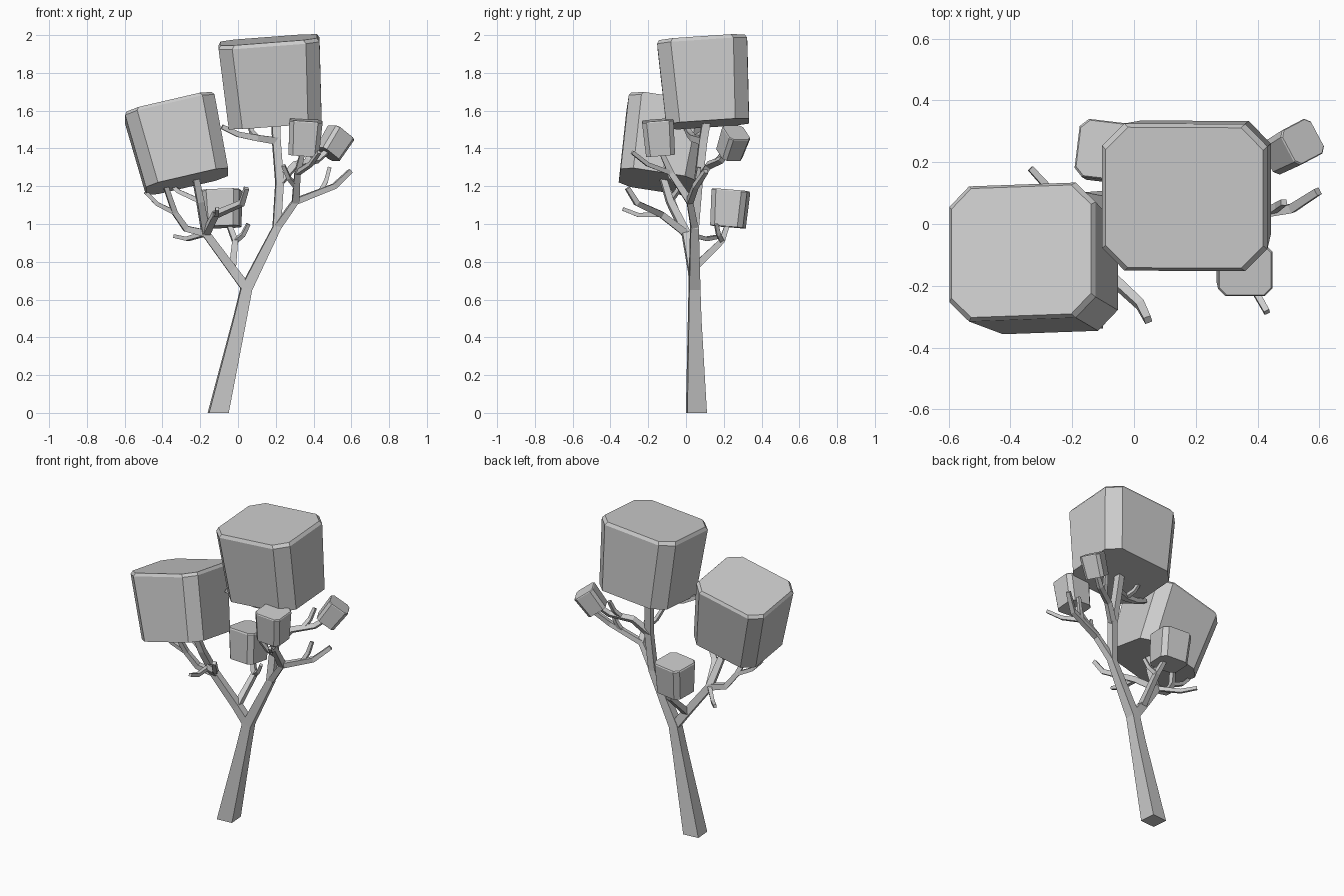
import bpy, bmesh, math
from mathutils import Vector

if "Cube" in bpy.data.objects:
    bpy.data.objects.remove(bpy.data.objects["Cube"])


def finish(name, rings):
    """Join equal-sized rings of points into a closed, capped solid."""
    bm = bmesh.new()
    rows = [[bm.verts.new(p) for p in r] for r in rings]
    n = len(rows[0])
    for a, b in zip(rows, rows[1:]):
        for i in range(n):
            j = (i + 1) % n
            bm.faces.new((a[i], a[j], b[j], b[i]))
    bm.faces.new(rows[0])
    bm.faces.new(rows[-1])
    bmesh.ops.recalc_face_normals(bm, faces=bm.faces)
    me = bpy.data.meshes.new(name)
    bm.to_mesh(me)
    bm.free()
    bpy.context.collection.objects.link(bpy.data.objects.new(name, me))


def foliage(name, top, bottom, half, depth=0.95, turn=0):
    """Tapered leaf block with cut corners and a small bevel round the top."""
    top, bottom = Vector(top), Vector(bottom)
    w = (top - bottom).normalized()
    u = Vector((math.cos(math.radians(turn)), math.sin(math.radians(turn)), 0))
    u = (u - w * u.dot(w)).normalized()
    v = w.cross(u)
    cut = half * 0.27
    b = cut * 0.17

    def ring(c, hx):
        hy = hx * depth
        corners = [(hx, hy - cut), (hx - cut, hy), (cut - hx, hy), (-hx, hy - cut)]
        corners += [(-x, -y) for x, y in corners]
        return [c + u * x + v * y for x, y in corners]

    finish(name, [ring(bottom, half * 0.92), ring(top - w * b * 1.6, half), ring(top, half - b)])


def limb(name, pts, radius):
    """Square-section limb; radius(t, z) gives the half width. Returns its points."""
    P = [Vector(p) for p in pts]
    dirs = [(b - a).normalized() for a, b in zip(P, P[1:])]
    u = Vector((1, 0.08, 0)) if abs(dirs[0].x) < 0.8 else Vector((0.08, 1, 0))
    rings = []
    for i, p in enumerate(P):
        t = (dirs[max(i - 1, 0)] + dirs[min(i, len(dirs) - 1)]).normalized()
        if p.z == 0:
            t = Vector((0, 0, 1))
        u = (u - t * u.dot(t)).normalized()
        v = t.cross(u)
        r = radius(i / (len(P) - 1), p.z)
        rings.append([p + (u * a + v * b) * r for a, b in ((1, 1), (-1, 1), (-1, -1), (1, -1))])
    finish(name, rings)
    return P


def branch(name, *pts):
    return limb(name, pts, lambda t, z: 0.019 - 0.007 * t)


def twig(name, start, tip):
    """Thin twig with a slightly sagging elbow."""
    tip = Vector(tip)
    elbow = start.lerp(tip, 0.6) - Vector((0, 0, 0.02))
    limb(name, (start, elbow, tip), lambda t, z: 0.0125 - 0.003 * t)


# Leaf blocks
foliage("foliage_top", (.163, .085, 1.975), (.197, .115, 1.53), .268, .89)
foliage("foliage_left", (-.365, -.088, 1.625), (-.27, -.15, 1.225), .243, .91)
foliage("foliage_back", (-.085, .238, 1.18), (-.08, .222, .985), .1, turn=-7)
foliage("foliage_front", (.36, -.15, 1.55), (.348, -.135, 1.365), .088)
foliage("foliage_right", (.547, .267, 1.485), (.475, .228, 1.37), .067, turn=28)

# Trunk running into the right limb
trunk = limb("trunk", [(-.105, .055, 0), (.01, .046, .5), (.045, .045, .66), (.13, .045, .83),
                       (.205, .045, .98), (.22, .065, 1.22), (.203, .09, 1.44), (.2, .11, 1.56)],
             lambda t, z: max(.021, .052 - .037 * z + .012 * max(z - .5, 0)))
fork, upper = trunk[4], trunk[5]

# Left limb
left = limb("left_limb", [trunk[2], (-.03, .035, .76), (-.17, 0, .95),
                          (-.2, -.085, 1.12), (-.225, -.125, 1.25)],
            lambda t, z: .026 - .01 * t)
b = branch("left_branch", left[2], (-.275, -.02, .975), (-.335, -.05, 1.06), (-.39, -.11, 1.22))
twig("left_outer_twig", b[2], (-.49, -.08, 1.17))
twig("left_inner_twig", left[3], (-.39, -.02, 1.24))
twig("left_back_twig", left[2], (-.335, .18, .935))
b = branch("left_front_branch", left[2], (-.12, -.13, 1.05), (.02, -.26, 1.11), (.045, -.31, 1.19))
twig("left_front_twig", b[1], (-.11, -.335, 1.08))
b = branch("back_branch", left[1], (-.015, .19, .91), (-.05, .22, 1.0))
twig("back_twig", b[1], (.055, .16, 1.0))

# Right side branches
b = branch("right_branch", fork, (.305, .02, 1.12), (.51, .05, 1.2), (.595, .105, 1.28))
twig("right_twig", b[1].lerp(b[2], .65), (.485, .07, 1.3))
b = branch("front_branch", b[1], (.315, -.08, 1.27), (.345, -.135, 1.39))
twig("front_twig", b[1], (.43, -.285, 1.38))
twig("front_inner_twig", b[0].lerp(b[1], .5), (.24, -.11, 1.31))
b = branch("upper_right_branch", upper, (.3, .12, 1.31), (.42, .19, 1.34), (.49, .235, 1.4))
twig("upper_right_twig", b[1].lerp(b[2], .5), (.4, .22, 1.44))
b = branch("upper_left_branch", trunk[6], (.1, .04, 1.455), (0, .02, 1.475), (-.085, 0, 1.515))
twig("upper_left_twig", b[1], (.055, .12, 1.54))
